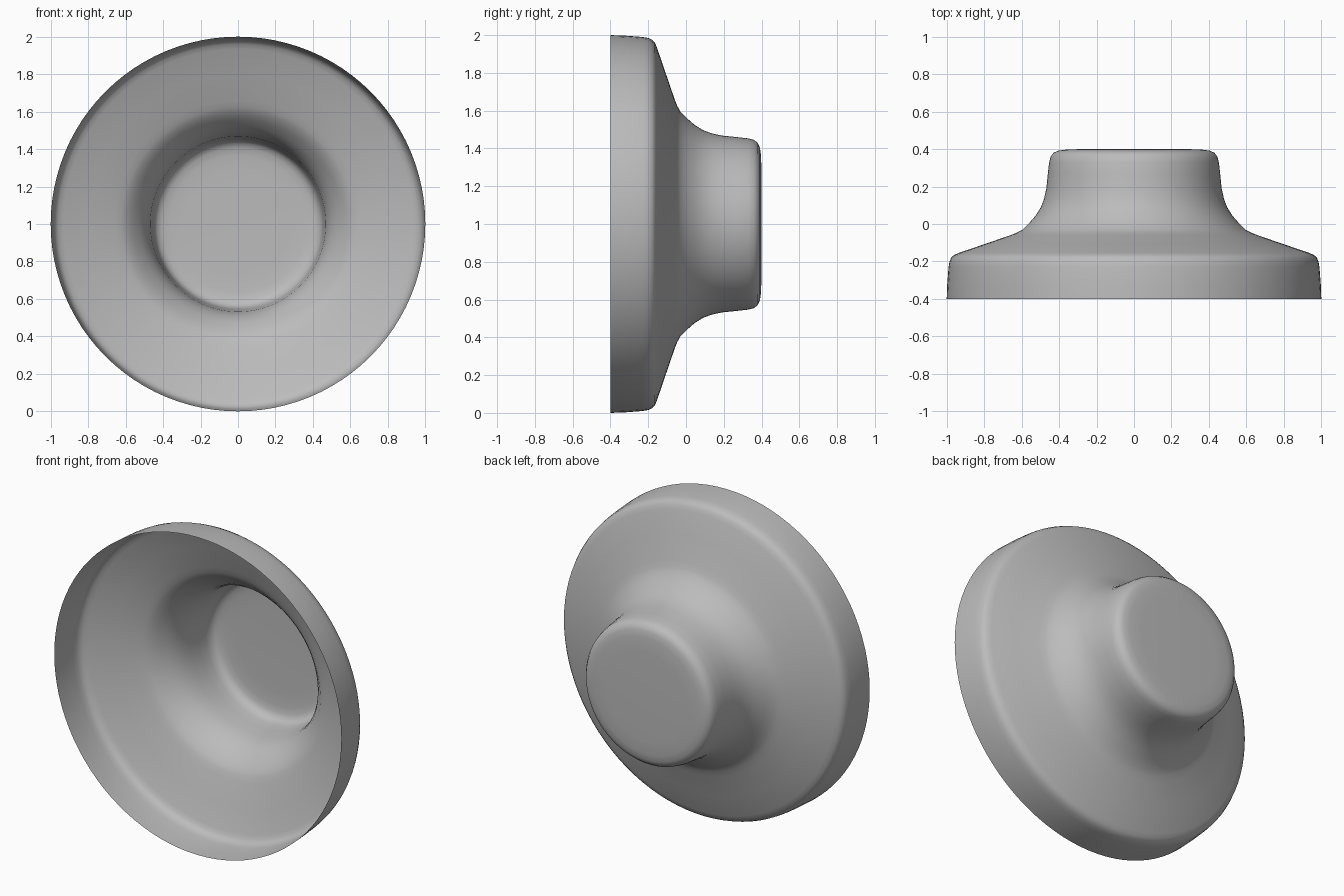
import bpy, bmesh, math
from mathutils import Vector

cube = bpy.data.objects.get("Cube")
if cube:
    bpy.data.objects.remove(cube, do_unlink=True)

SEGMENTS = 96

# Single grey finish
grey = bpy.data.materials.new("grey")
grey.use_nodes = True
colour = (0.5, 0.5, 0.5, 1)
grey.diffuse_color = colour
grey.node_tree.nodes["Principled BSDF"].inputs["Base Color"].default_value = colour

# Profile as (radius, y): open rim, sloping flange, flared neck, closed end
profile = [
    (1.0, -0.4), (0.997, -0.32), (0.99, -0.23), (0.985, -0.2), (0.975, -0.178),
    (0.96, -0.165), (0.935, -0.154), (0.8, -0.108), (0.66, -0.06), (0.625, -0.046),
    (0.595, -0.03), (0.56, 0.005), (0.525, 0.045), (0.497, 0.09), (0.48, 0.135),
    (0.468, 0.19), (0.46, 0.27), (0.453, 0.33), (0.445, 0.36), (0.43, 0.38),
    (0.405, 0.391), (0.365, 0.397), (0.28, 0.4), (0, 0.4),
]

# Revolve the profile around the front-to-back axis
bm = bmesh.new()
verts = [bm.verts.new((r, y, 1)) for r, y in profile]
edges = [bm.edges.new(pair) for pair in zip(verts, verts[1:])]
bmesh.ops.spin(bm, geom=verts + edges, cent=(0, 0, 1), axis=(0, 1, 0),
               angle=math.tau, steps=SEGMENTS, use_duplicate=False)
bmesh.ops.remove_doubles(bm, verts=bm.verts, dist=0.0005)
bmesh.ops.recalc_face_normals(bm, faces=bm.faces)

# Point the shell's normals outward, away from its open front
end_face = max(bm.faces, key=lambda f: f.calc_center_median().y)
if end_face.normal.dot(Vector((0, 1, 0))) < 0:
    bmesh.ops.reverse_faces(bm, faces=bm.faces)
for face in bm.faces:
    face.smooth = True

mesh = bpy.data.meshes.new("flanged_cap")
bm.to_mesh(mesh)
bm.free()
mesh.materials.append(grey)
cap = bpy.data.objects.new("flanged_cap", mesh)
bpy.context.collection.objects.link(cap)
